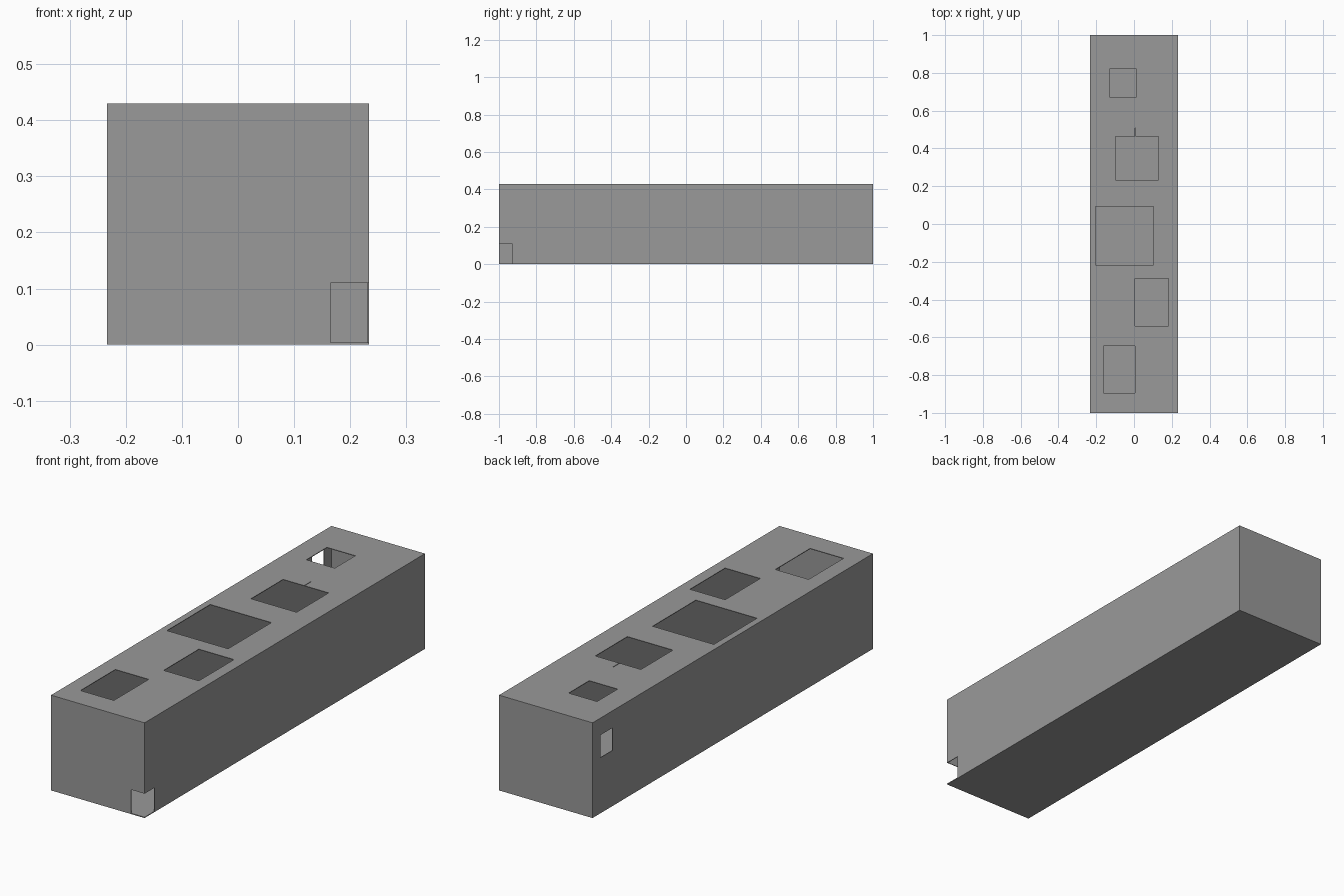
import bpy

if "Cube" in bpy.data.objects:
    bpy.data.objects.remove(bpy.data.objects["Cube"])

W, L, H = 0.2335, 1.0, 0.43  # half width, half length, height
T = 0.003                    # wall thickness
FLOOR = 0.004


def box(name, x0, x1, y0, y1, z0, z1):
    bpy.ops.mesh.primitive_cube_add(size=1)
    ob = bpy.context.object
    ob.name = ob.data.name = name
    for v in ob.data.vertices:
        v.co = ((x0, x1)[v.co.x > 0], (y0, y1)[v.co.y > 0], (z0, z1)[v.co.z > 0])
    return ob


# Outer block, to be hollowed into a long room
shell = box("room_shell", -W, W, -L, L, 0, H)
mat = bpy.data.materials.new("dark_grey")
mat.diffuse_color = (0.32, 0.32, 0.32, 1)
mat.use_nodes = True
mat.node_tree.nodes["Principled BSDF"].inputs["Base Color"].default_value = mat.diffuse_color
shell.data.materials.append(mat)

cutters = [box("room_space", -W + T, W - T, -L + T, L - T, FLOOR, H - T)]

# Roof openings and the thin roof slit: x0, x1, y0, y1
roof_openings = [
    (-0.130, 0.012, 0.673, 0.820),
    (-0.099, 0.129, 0.234, 0.463),
    (-0.204, 0.102, -0.216, 0.093),
    (0.006, 0.182, -0.539, -0.288),
    (-0.161, 0.006, -0.894, -0.645),
    (0.006, 0.009, 0.460, 0.509),
]
for i, (x0, x1, y0, y1) in enumerate(roof_openings):
    cutters.append(box(f"roof_opening_{i}", x0, x1, y0, y1, H - 0.05, H + 0.05))

# Corner doorway through the front and right walls
cutters.append(box("corner_doorway", 0.165, W + 0.05, -L - 0.05, -0.93, FLOOR, 0.110))

# Small window in the left wall
cutters.append(box("side_window", -W - 0.05, -W + 0.05, 0.857, 0.943, 0.251, 0.353))

for c in cutters:
    c.hide_render = True
    mod = shell.modifiers.new(c.name, 'BOOLEAN')
    mod.operation = 'DIFFERENCE'
    mod.solver = 'EXACT'
    mod.object = c

# Apply the cuts and remove the cutters
bpy.ops.object.select_all(action='DESELECT')
shell.select_set(True)
bpy.context.view_layer.objects.active = shell
for mod in list(shell.modifiers):
    bpy.ops.object.modifier_apply(modifier=mod.name)
for c in cutters:
    bpy.data.objects.remove(c, do_unlink=True)

# One colour on every face, including the cut ones
shell.data.materials.clear()
shell.data.materials.append(mat)
for p in shell.data.polygons:
    p.material_index = 0
